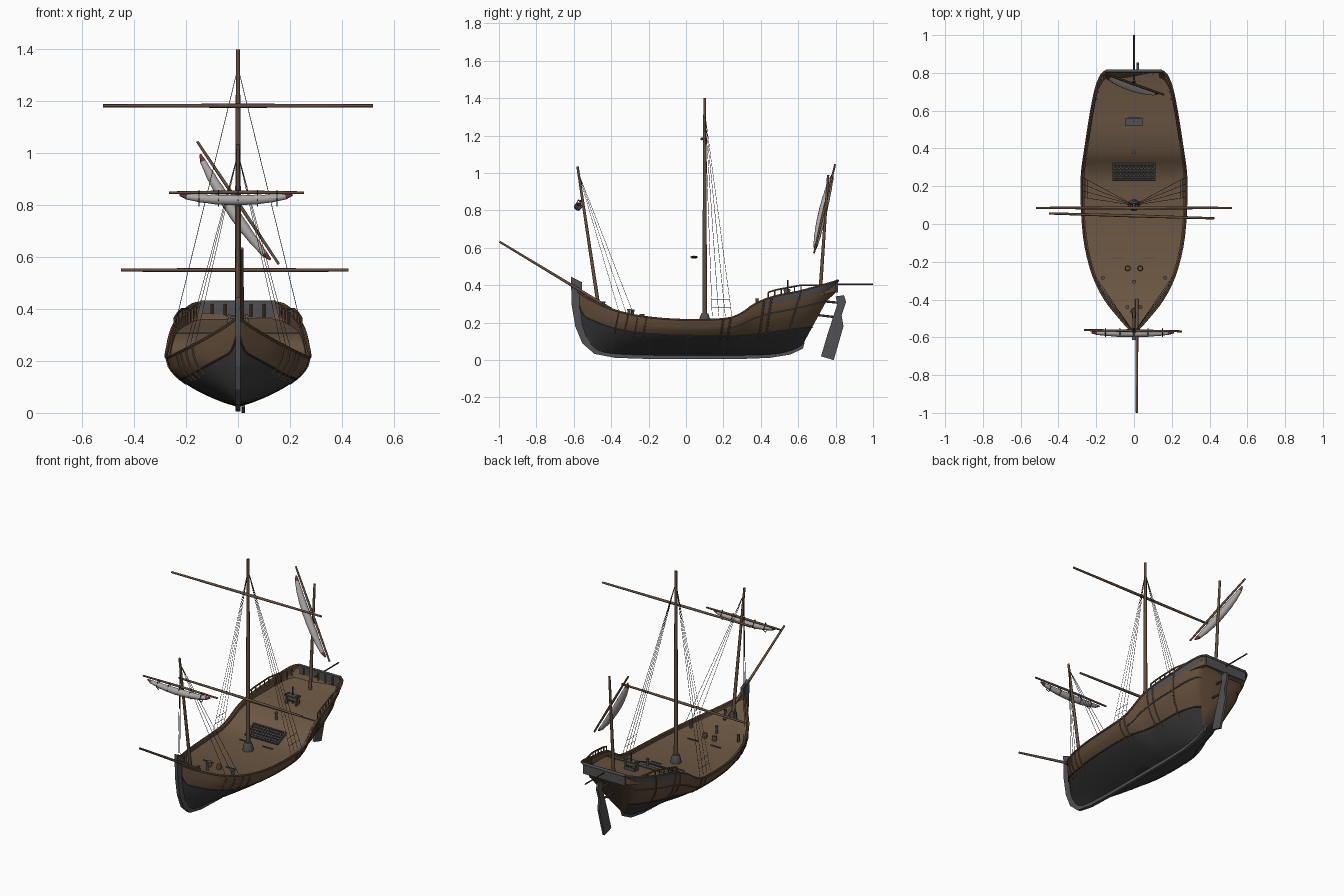
import bpy, bmesh, math
from mathutils import Vector

if "Cube" in bpy.data.objects:
    bpy.data.objects.remove(bpy.data.objects["Cube"])

def mat(name, r, g, b):
    m = bpy.data.materials.new(name)
    m.diffuse_color = (r, g, b, 1)
    m.use_nodes = True
    m.node_tree.nodes["Principled BSDF"].inputs["Base Color"].default_value = m.diffuse_color
    return m

WOOD = mat("hull_brown", .135, .082, .047)
DECK = mat("deck_brown", .15, .095, .056)
SPAR = mat("spar_brown", .125, .078, .048)
DARK = mat("tar_black", .045, .042, .043)
GREY = mat("weathered_grey", .085, .08, .085)
SAIL = mat("canvas_grey", .42, .39, .39)
RED = mat("trim_red", .16, .035, .04)
ROPE = mat("rope_dark", .06, .055, .05)

def obj_from_bm(name, bm, mats, smooth=None):
    bmesh.ops.recalc_face_normals(bm, faces=bm.faces)
    me = bpy.data.meshes.new(name)
    bm.to_mesh(me)
    bm.free()
    for m in mats:
        me.materials.append(m)
    o = bpy.data.objects.new(name, me)
    bpy.context.collection.objects.link(o)
    if smooth:
        activate(o)
        bpy.ops.object.shade_smooth_by_angle(angle=math.radians(smooth))
    return o

def activate(o):
    bpy.ops.object.select_all(action='DESELECT')
    o.select_set(True)
    bpy.context.view_layer.objects.active = o

def tube(name, lines, r, m, res=2):
    """Round rods along polylines; a point may carry a 4th value, its radius factor."""
    cu = bpy.data.curves.new(name, 'CURVE')
    cu.dimensions, cu.bevel_depth, cu.bevel_resolution, cu.use_fill_caps = '3D', r, res, True
    for pts in lines:
        sp = cu.splines.new('POLY')
        sp.points.add(len(pts) - 1)
        for p, q in zip(sp.points, pts):
            p.co = (q[0], q[1], q[2], 1)
            p.radius = q[3] if len(q) > 3 else 1
    cu.materials.append(m)
    o = bpy.data.objects.new(name, cu)
    bpy.context.collection.objects.link(o)
    activate(o)
    bpy.ops.object.convert(target='MESH')
    o = bpy.context.object
    bpy.ops.object.shade_smooth_by_angle(angle=math.radians(50))
    return o

def boxes(name, items, m):
    """items: (centre, size) pairs"""
    bm = bmesh.new()
    for c, s in items:
        vs = bmesh.ops.create_cube(bm, size=1)['verts']
        bmesh.ops.scale(bm, vec=s, verts=vs)
        bmesh.ops.translate(bm, vec=c, verts=vs)
    return obj_from_bm(name, bm, [m])

def plate(name, outline, x, thick, m):
    """Side-view (y, z) outline extruded across x"""
    bm = bmesh.new()
    f = bm.faces.new([bm.verts.new((x - thick / 2, y, z)) for y, z in outline])
    ext = bmesh.ops.extrude_face_region(bm, geom=[f])['geom']
    bmesh.ops.translate(bm, vec=(thick, 0, 0), verts=[v for v in ext if isinstance(v, bmesh.types.BMVert)])
    return obj_from_bm(name, bm, [m])

def both(lines):
    return lines + [[(-p[0],) + tuple(p[1:]) for p in l] for l in lines]

# hull stations: top y, top z, half width, keel y, keel z, tar line z, bulwark depth, fullness
ST = [(-.575, .365, .006, -.578, .28, .31, .012, 1.2),
      (-.54, .34, .038, -.555, .14, .24, .015, 1.15),
      (-.48, .307, .09, -.515, .07, .21, .018, 1.1),
      (-.40, .272, .152, -.45, .035, .18, .018, 1.0),
      (-.28, .24, .213, -.32, .025, .15, .016, .9),
      (-.12, .22, .256, -.14, .022, .135, .015, .85),
      (.05, .214, .274, .05, .022, .13, .015, .85),
      (.22, .222, .277, .19, .022, .13, .015, .85),
      (.30, .252, .272, .27, .022, .13, .017, .8),
      (.37, .30, .262, .33, .022, .135, .02, .8),
      (.47, .34, .247, .42, .024, .145, .028, .8),
      (.60, .366, .226, .50, .03, .16, .036, .85),
      (.72, .398, .201, .565, .045, .17, .05, .9),
      (.79, .418, .172, .60, .06, .175, .055, .95),
      (.81, .424, .145, .62, .075, .175, .055, .95)]

def station(t):
    i = min(int(t), len(ST) - 2)
    u = t - i
    a, b, c, d = (ST[max(0, min(len(ST) - 1, i + k))] for k in (-1, 0, 1, 2))
    return [.5 * (2 * q + (r - p) * u + (2 * p - 5 * q + 4 * r - s) * u * u + (3 * q - p - 3 * r + s) * u ** 3)
            for p, q, r, s in zip(a, b, c, d)]

def half_ring(t):
    yt, zt, hw, yk, zk, zw, dep, e = station(t)
    zs = [zk + (zw - zk) * i / 6 for i in range(7)]
    zs += [zw + (zt - .04 - zw) * j / 3 for j in (1, 2, 3)] + [zt]
    pts = []
    for z in zs:
        s = max(0, min(1, (z - zk) / (zt - zk)))
        pts.append((hw * math.sin(s ** e * math.pi / 2), yk + (yt - yk) * s, z))
    xi = max(hw - .014, hw * .3)
    return pts + [(xi, yt, zt), (xi, yt, zt - dep), (0, yt, zt - dep)]

def t_at(y):
    return min((k / 40 for k in range((len(ST) - 1) * 40 + 1)), key=lambda t: abs(station(t)[0] - y))

def deck(y):
    s = station(t_at(y))
    return s[1] - s[6]

# hull with bulwark and deck in one closed loft
bm = bmesh.new()
SUB = 4
rings = []
for k in range((len(ST) - 1) * SUB + 1):
    R = half_ring(k / SUB)
    R += [(-x, y, z) for x, y, z in R[-2:0:-1]]
    rings.append([bm.verts.new(p) for p in R])
n = len(rings[0])
for a, b in zip(rings, rings[1:]):
    for k in range(n):
        f = bm.faces.new((a[k], a[(k + 1) % n], b[(k + 1) % n], b[k]))
        row = min(k, n - 1 - k)
        if row < 6:
            f.material_index = 1
        elif row == 9 and a[10].co.y > .4:
            f.material_index = 2
        elif row == 12:
            f.material_index = 3
bm.faces.new(rings[0])
bm.faces.new(rings[-1])
obj_from_bm("hull", bm, [WOOD, DARK, GREY, DECK], 35)

# wales and rail caps following the hull
T = [k / 3 for k in range((len(ST) - 1) * 3 + 1)]
tube("rail_cap", both([[half_ring(t)[10] for t in T]]), .006, WOOD, 1)
tube("lower_wale", both([[half_ring(t)[6] for t in T]]), .004, DARK, 1)
tube("upper_wale", both([[half_ring(t)[8] for t in T if t > 7]]), .004, GREY, 1)
tube("side_fenders", both([[half_ring(t_at(y))[i] for i in range(5, 11)]
     for y in (-.36, -.31, -.26, -.21, .2, .24, .42, .46, .62)]), .005, WOOD, 1)
boxes("stern_bulwark", [((0, .806, .394), (.29, .014, .066))], GREY)
tube("stern_rail_cap", [[(-.147, .81, .424), (.147, .81, .424)]], .008, GREY)

# stem post and keel
outer = [(-.615, .445), (-.612, .3), (-.592, .18), (-.555, .09), (-.49, .033), (-.38, .012), (-.2, .006),
         (.3, .006), (.45, .012), (.56, .03), (.625, .062)]
inner = [(.635, .095), (.56, .06), (.45, .04), (.3, .034), (-.2, .034), (-.38, .042), (-.47, .062),
         (-.525, .11), (-.555, .19), (-.562, .3), (-.555, .415)]
plate("stem_and_keel", outer + inner, 0, .02, GREY)

# rudder with its hinge bars
plate("rudder", [(.80, .34), (.845, .347), (.856, .31), (.832, .24), (.842, .18), (.79, 0), (.722, .02),
                 (.757, .14), (.785, .225), (.81, .3)], .02, .014, GREY)
tube("rudder_hinges", [[(.012, .73, .315), (.02, .83, .305)], [(.01, .71, .24), (.02, .81, .228)]], .006, DARK)
tube("stern_boomkin", [[(0, .76, .405), (0, 1.0, .405)]], .004, ROPE)

# masts and bowsprit
tube("main_mast", [[(0, .1, .2, 1.15), (0, .1, .8, 1), (0, .1, 1.4, .7)]], .011, SPAR, 3)
tube("main_mast_collar", [[(0, .1, .2, 1.3), (0, .1, .225, 1.2), (0, .1, .25, .8)]], .024, GREY, 3)
tube("fore_mast", [[(0, -.465, .27, 1.1), (0, -.58, 1.035, .7)]], .0095, SPAR, 3)
tube("mizzen_mast", [[(0, .715, .33, 1.1), (0, .76, .99, .7)]], .0095, SPAR, 3)
tube("bowsprit", [[(.015, -.40, .272, 1.1), (.015, -.997, .633, .75)]], .008, SPAR, 3)
tube("fore_mast_collar", [[(0, -.463, .27), (0, -.467, .305)]], .018, GREY, 3)

# yards
tube("main_top_yard", [[(-.52, .085, 1.183, .8), (0, .085, 1.183, 1.1), (.52, .085, 1.183, .8)]], .0075, SPAR)
tube("main_lower_yard", [[(-.45, .056, .55, .8), (0, .043, .55, 1.1), (.425, .03, .55, .8)]], .0075, SPAR)
tube("fore_yard", [[(-.265, -.562, .848, .8), (0, -.565, .85, 1.1), (.255, -.568, .848, .8)]], .0065, SPAR)
tube("mizzen_yard", [[(-.157, .797, 1.045, .8), (0, .74, .81, 1.1), (.157, .685, .573, .8)]], .0065, SPAR)

def furled_sail(name, a, b, sag, r):
    a, b, sag = Vector(a), Vector(b), Vector(sag)
    pts = []
    for i in range(17):
        u = i / 16
        w = math.sin(math.pi * u) ** .6
        pts.append((*(a.lerp(b, u) + sag * w), .2 + .8 * w + .06 * (i % 2)))
    o = tube(name, [pts], r, SAIL, 3)
    o.data.materials.append(RED)
    d = b - a
    for f in o.data.polygons:
        u = (f.center - a).dot(d) / d.length_squared
        f.material_index = 1 if abs(u - .5) > .43 else 0

furled_sail("fore_sail", (-.225, -.575, .84), (.21, -.575, .84), (0, -.003, -.02), .02)
furled_sail("mizzen_sail", (-.145, .785, .995), (.125, .69, .59), (-.016, -.008, -.008), .022)
tube("sail_ties", [[(x, -.575, .857), (x, -.597, .82), (x, -.575, .797), (x, -.553, .82), (x, -.575, .857)]
     for x in (-.15, -.075, 0, .075, .15)], .0025, ROPE, 1)

# shrouds, stays and ratlines
tube("main_shrouds", both([[(0, .1, 1.33), (.268, y, .235)] for y in (.14, .175, .21, .245)]), .0012, ROPE, 0)
tube("fore_shrouds", both([[(0, -.575, 1.0), (station(t_at(y))[2] - .01, y, deck(y) + .02)]
     for y in (-.36, -.32, -.28)]), .0012, ROPE, 0)
tube("ratlines", both([[(.268 * u, .1 + .04 * u, 1.33 - 1.095 * u), (.268 * u, .1 + .145 * u, 1.33 - 1.095 * u)]
     for u in (.92, .96)]), .0015, ROPE, 0)

# quarter rail
QY = [.44 + .035 * i for i in range(9)]
def q_point(y, h):
    s = station(t_at(y))
    return (s[2] - .007, y, s[1] + h)
tube("quarter_rail", both([[q_point(y, .032 * min(1, (.73 - y) / .12)) for y in QY]]), .005, WOOD, 1)
tube("quarter_posts", both([[q_point(y, -.01), q_point(y, .03)] for y in QY[:6]]), .004, WOOD, 1)
tube("bulwark_posts", both([[(station(t_at(y))[2] - .018, y, deck(y)), (station(t_at(y))[2] - .018, y, deck(y) + .05)]
     for y in (.66, .7, .74, .77)]) + [[(x, .795, .37), (x, .795, .42)] for x in (-.1, -.05, 0, .05, .1)], .005, WOOD, 1)

# deck fittings
dz = deck(.25)
tilt = math.atan2(deck(.32) - deck(.23), .09)
g = boxes("hatch_grating", [((0, s * .045, 0), (.22, .008, .016)) for s in (-1, 1)] +
          [((s * .11, 0, 0), (.008, .098, .016)) for s in (-1, 1)] +
          [((0, -.03 + .02 * i, 0), (.21, .008, .01)) for i in range(4)] +
          [((-.09 + .02 * i, 0, 0), (.006, .085, .01)) for i in range(10)], GREY)
g.location = (0, .275, (deck(.23) + deck(.32)) / 2 + .006)
g.rotation_euler.x = tilt
boxes("deck_beams", [((s * .08, y, deck(y) + .002), (.07, .006, .008)) for s in (-1, 1) for y in (.18, -.18)] +
      [((0, .45, deck(.45)), (.47, .006, .008))], GREY)
a = deck(.54)
boxes("windlass_frame", [((s * .033, .54, a + .028), (.01, .03, .06)) for s in (-1, 1)] +
      [((0, .54, a + .05), (.09, .04, .008)), ((0, .56, a + .012), (.07, .008, .02))], GREY)
tube("windlass_post", [[(0, .545, a), (0, .545, a + .105)]], .004, DARK)
tube("windlass_drum", [[(-.04, .54, a + .03), (.04, .54, a + .03)]], .012, SPAR)
tube("deck_barrels", [[(x, -.235, deck(-.235), .85), (x, -.235, deck(-.235) + .015, 1),
                       (x, -.235, deck(-.235) + .03, .85)] for x in (-.033, .033)], .015, SPAR, 3)
tube("bitts", [[(x, y, deck(y)), (x, y, deck(y) + .035), (x, y, deck(y) + .045, 1.3)]
     for x, y in ((0, -.305), (.165, -.285), (-.165, -.285), (0, .38), (.035, -.44), (-.035, -.44))], .008, GREY)
